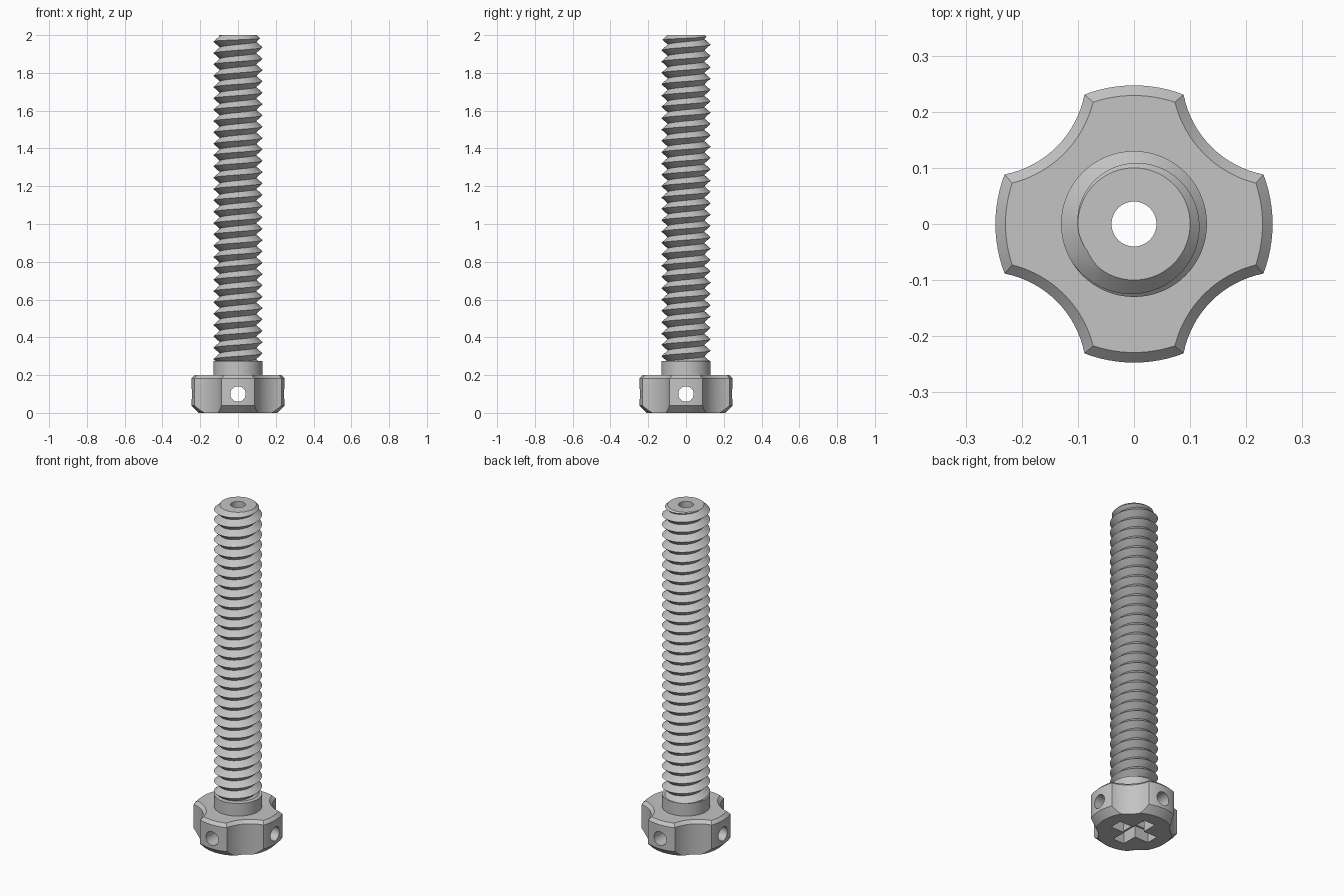
import bpy, bmesh
from math import sin, cos, pi, tau, atan2, acos, radians, hypot

if "Cube" in bpy.data.objects:
    bpy.data.objects.remove(bpy.data.objects["Cube"])

steel = bpy.data.materials.new("light_grey")
steel.use_nodes = True
GREY = (0.55, 0.55, 0.55, 1)
steel.diffuse_color = GREY
steel.node_tree.nodes["Principled BSDF"].inputs["Base Color"].default_value = GREY

BORE = 0.04
HEAD_TOP, COLLAR_TOP, TIP = 0.2, 0.275, 2.0
CREST, ROOT, PITCH = 0.13, 0.096, 0.06


def finish(bm, name):
    bmesh.ops.recalc_face_normals(bm, faces=bm.faces)
    mesh = bpy.data.meshes.new(name)
    bm.to_mesh(mesh)
    bm.free()
    mesh.materials.append(steel)
    ob = bpy.data.objects.new(name, mesh)
    bpy.context.collection.objects.link(ob)
    return ob


def lathe(name, profile, steps=64):
    """Revolve a closed (radius, z) profile that stays clear of the axis."""
    bm = bmesh.new()
    rings = [[bm.verts.new((r * cos(tau * i / steps), r * sin(tau * i / steps), z))
              for r, z in profile] for i in range(steps)]
    n = len(profile)
    for i in range(steps):
        a, b = rings[i], rings[(i + 1) % steps]
        for j in range(n):
            k = (j + 1) % n
            bm.faces.new((a[j], b[j], b[k], a[k]))
    return finish(bm, name)


def loft(name, sections):
    """Join equal-length loops of points and cap both ends."""
    bm = bmesh.new()
    loops = [[bm.verts.new(p) for p in s] for s in sections]
    n = len(loops[0])
    for a, b in zip(loops, loops[1:]):
        for i in range(n):
            bm.faces.new((a[i], a[(i + 1) % n], b[(i + 1) % n], b[i]))
    bm.faces.new(loops[0][::-1])
    bm.faces.new(loops[-1])
    return finish(bm, name)


def boolean(ob, cutter, operation):
    mod = ob.modifiers.new(operation.lower(), "BOOLEAN")
    mod.object, mod.operation, mod.solver = cutter, operation, "EXACT"
    bpy.ops.object.select_all(action="DESELECT")
    bpy.context.view_layer.objects.active = ob
    ob.select_set(True)
    bpy.ops.object.modifier_apply(modifier=mod.name)
    bpy.data.objects.remove(cutter)


def smooth(ob, angle=25):
    bpy.ops.object.select_all(action="DESELECT")
    bpy.context.view_layer.objects.active = ob
    ob.select_set(True)
    bpy.ops.object.shade_smooth_by_angle(angle=radians(angle))


# Knob head: round outline with four scallops
def outline(z, inset):
    outer, scoop, centre = 0.247 - inset, 0.18 + inset, 0.265
    far = hypot(centre, centre)
    half = acos((outer**2 + far**2 - scoop**2) / (2 * outer * far))
    points = []
    for q in range(4):
        axis = q * pi / 2
        lobe = pi / 4 - half
        for i in range(12):
            a = axis - lobe + 2 * lobe * i / 12
            points.append((outer * cos(a), outer * sin(a), z))
        diag = axis + pi / 4
        cx, cy = far * cos(diag), far * sin(diag)
        sweep = atan2(outer * sin(half), far - outer * cos(half))
        for i in range(16):
            a = diag + pi + sweep - 2 * sweep * (1 - i / 16)
            a = 2 * (diag + pi) - a
            points.append((cx + scoop * cos(a), cy + scoop * sin(a), z))
    return points


head = loft("knob_head", [outline(0, 0), outline(HEAD_TOP - 0.018, 0),
                          outline(HEAD_TOP, 0.018)])

# Conical bottom edge and central bore in one trimming ring
trim = lathe("head_trim", [(BORE, -0.005), (0.203, -0.005), (0.248, 0.04),
                           (0.3, 0.05), (0.3, 0.3), (BORE, 0.3)], 96)
boolean(head, trim, "INTERSECT")

# Cross holes through the lobes
for rotation in ((pi / 2, 0, 0), (0, pi / 2, 0)):
    bpy.ops.mesh.primitive_cylinder_add(vertices=40, radius=0.041, depth=0.7,
                                        location=(0, 0, 0.1), rotation=rotation)
    boolean(head, bpy.context.object, "DIFFERENCE")

# Cross-shaped driver recess underneath
for sx, sy in ((0.26, 0.075), (0.075, 0.26)):
    bpy.ops.mesh.primitive_cube_add(size=1, location=(0, 0, 0.02))
    bpy.context.object.scale = (sx, sy, 0.1)
    bpy.context.view_layer.update()
    boolean(head, bpy.context.object, "DIFFERENCE")
smooth(head)

# Collar
collar = lathe("collar", [(BORE, HEAD_TOP), (CREST, HEAD_TOP),
                          (CREST, COLLAR_TOP), (BORE, COLLAR_TOP)])
smooth(collar)

# Threaded shaft: a right-hand helix with V flanks, longer than needed
N, TURNS = 64, 34
bm = bmesh.new()
start = 1.965 - PITCH / 2 - 31 * PITCH
crest, root = [], []
for k in range(N * TURNS + 1):
    a, z = tau * k / N, start + PITCH * k / N
    crest.append(bm.verts.new((CREST * cos(a), CREST * sin(a), z)))
    root.append(bm.verts.new((ROOT * cos(a), ROOT * sin(a), z + PITCH / 2)))
for k in range(N * TURNS):
    bm.faces.new((crest[k], crest[k + 1], root[k + 1], root[k]))
    if k + N < N * TURNS:
        bm.faces.new((root[k], root[k + 1], crest[k + N + 1], crest[k + N]))
middle = (start + TIP) / 2
low = bm.verts.new((0, 0, start - 0.05))
high = bm.verts.new((0, 0, start + TURNS * PITCH + 0.1))
for e in [e for e in bm.edges if e.is_boundary]:
    z = (e.verts[0].co.z + e.verts[1].co.z) / 2
    bm.faces.new((e.verts[0], e.verts[1], low if z < middle else high))
shaft = finish(bm, "threaded_shaft")

# Trim the shaft to length with a chamfered tip and the bore
limit = lathe("shaft_trim", [(BORE, COLLAR_TOP - 0.01), (0.15, COLLAR_TOP - 0.01),
                             (0.15, TIP - 0.05), (0.1, TIP), (BORE, TIP)])
boolean(shaft, limit, "INTERSECT")
smooth(shaft)
